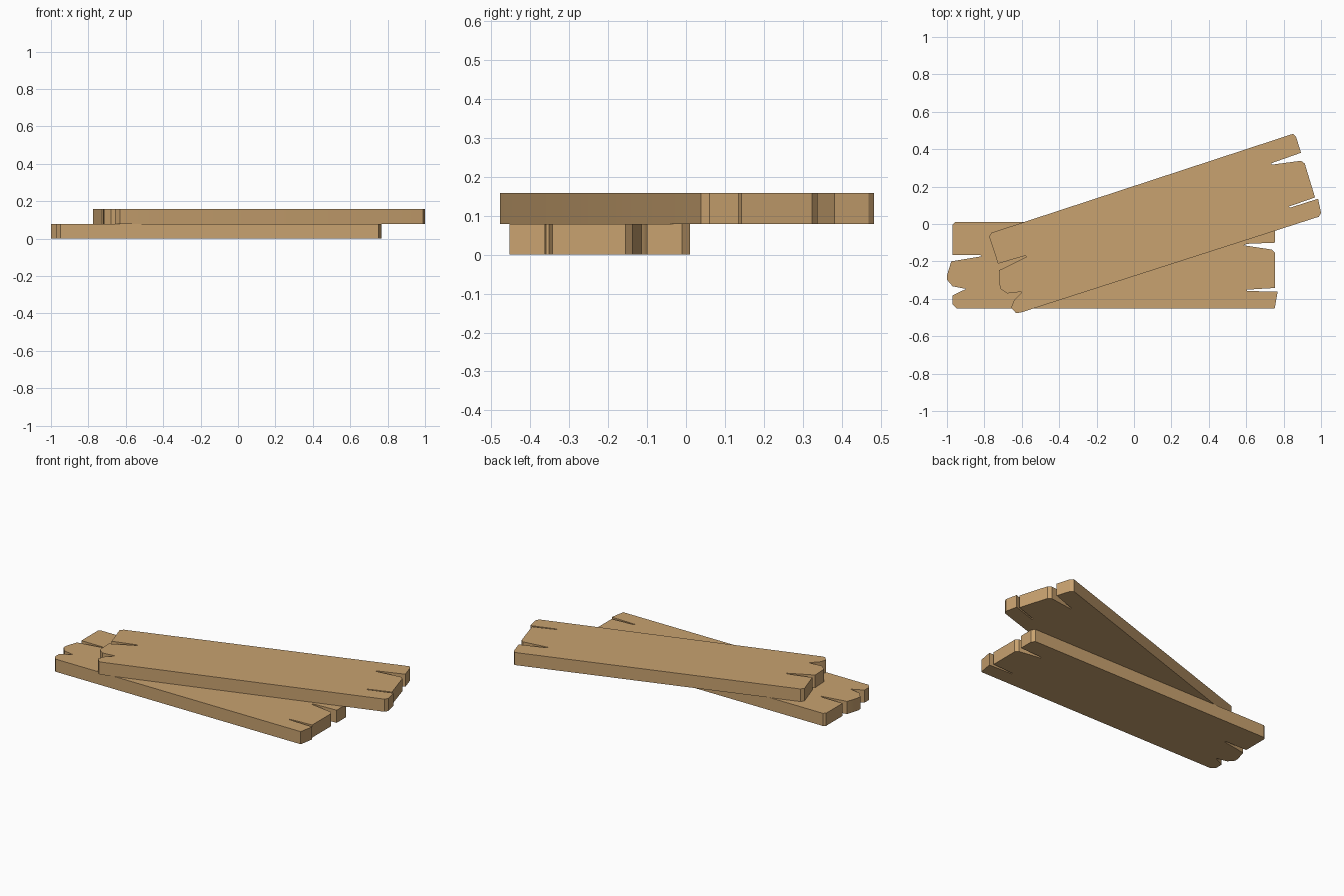
import bpy, bmesh

if "Cube" in bpy.data.objects:
    bpy.data.objects.remove(bpy.data.objects["Cube"])

wood = bpy.data.materials.new("wood")
wood.diffuse_color = (0.58, 0.36, 0.16, 1)
wood.use_nodes = True
wood.node_tree.nodes["Principled BSDF"].inputs["Base Color"].default_value = wood.diffuse_color
T = 0.079  # plank thickness


def plank(name, outline, z):
    """Extrude a closed outline (counter-clockwise) into a board."""
    bm = bmesh.new()
    face = bm.faces.new([bm.verts.new((x, y, z)) for x, y in outline])
    ext = bmesh.ops.extrude_face_region(bm, geom=[face])
    top = [v for v in ext["geom"] if isinstance(v, bmesh.types.BMVert)]
    bmesh.ops.translate(bm, verts=top, vec=(0, 0, T))
    bmesh.ops.recalc_face_normals(bm, faces=bm.faces)
    mesh = bpy.data.meshes.new(name)
    bm.to_mesh(mesh)
    bm.free()
    mesh.materials.append(wood)
    ob = bpy.data.objects.new(name, mesh)
    bpy.context.collection.objects.link(ob)
    return ob


# lower board: split left end, then split right end
plank("lower_plank", [
    (-.955, .01), (-.97, -.003), (-.97, -.165), (-.822, -.166), (-.815, -.173),
    (-.977, -.2), (-1, -.275), (-1, -.298), (-.97, -.333), (-.898, -.347),
    (-.97, -.382), (-.97, -.428), (-.948, -.453),
    (.752, -.453), (.768, -.362), (.605, -.358), (.605, -.351), (.754, -.342),
    (.754, -.155), (.738, -.137), (.587, -.114), (.605, -.106), (.754, -.1),
    (.754, -.01), (.738, .01)], 0)

# upper board: split right end, then split left end
plank("upper_plank", [
    (.85, .482), (.866, .468), (.893, .381), (.735, .325), (.735, .317),
    (.893, .338), (.913, .323), (.968, .142), (.827, .093), (.834, .087),
    (.984, .135), (1, .06), (.989, .039),
    (-.604, -.473), (-.63, -.477), (-.657, -.448), (-.642, -.408),
    (-.599, -.366), (-.604, -.363), (-.679, -.371), (-.717, -.344),
    (-.722, -.248), (-.572, -.174), (-.583, -.17), (-.727, -.212),
    (-.775, -.066), (-.76, -.046)], T)

# soften the small rounded corners only
for ob in bpy.context.collection.objects:
    ob.select_set(True)
    bpy.context.view_layer.objects.active = ob
bpy.ops.object.shade_smooth_by_angle()
